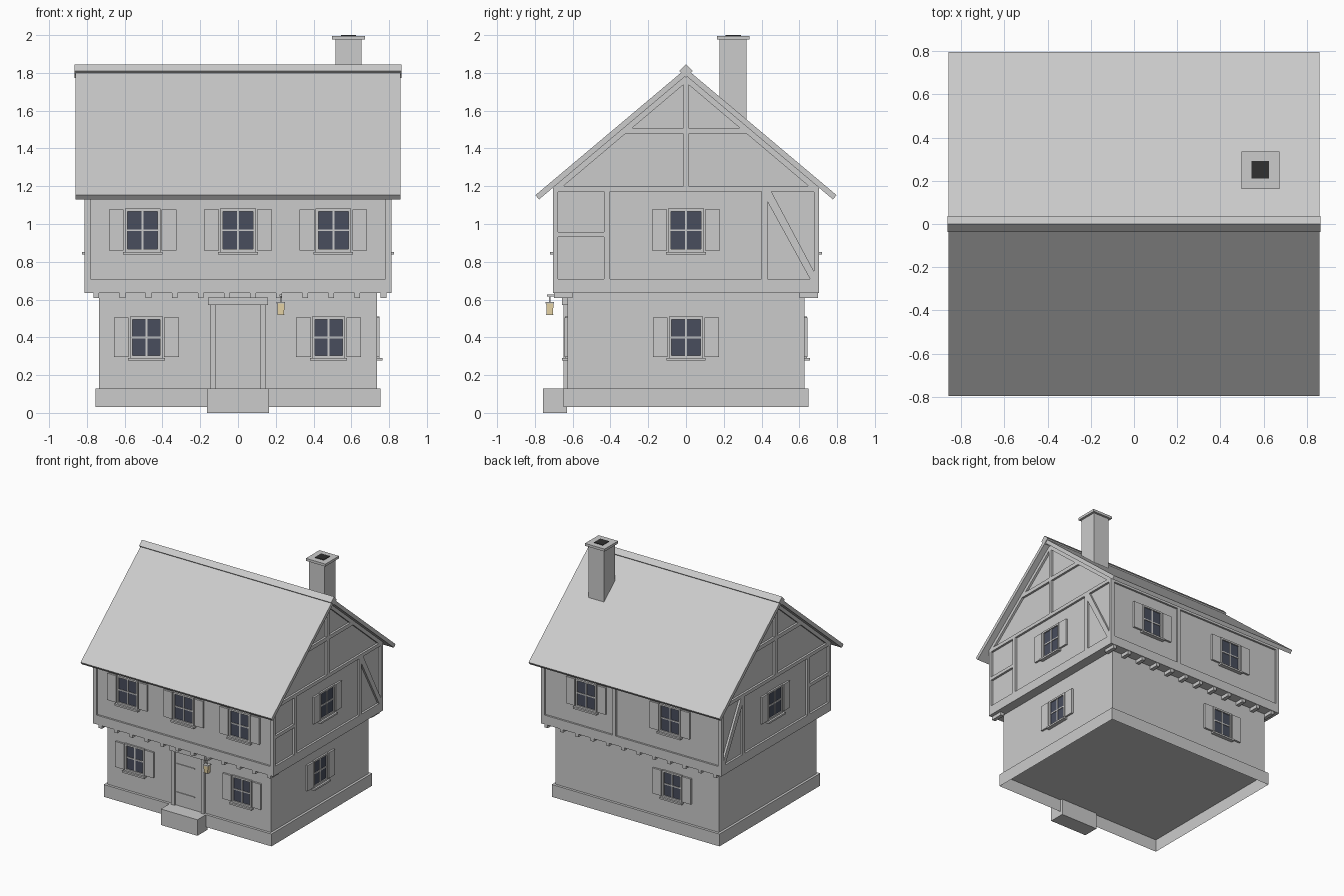
import bpy, bmesh
from mathutils import Vector

if "Cube" in bpy.data.objects:
    bpy.data.objects.remove(bpy.data.objects["Cube"])


def material(name, rgb):
    m = bpy.data.materials.new(name)
    m.diffuse_color = (*rgb, 1)
    m.use_nodes = True
    m.node_tree.nodes["Principled BSDF"].inputs["Base Color"].default_value = m.diffuse_color
    return m


GLASS = material("dark_glass", (0.065, 0.075, 0.11))
SOOT = material("soot", (0.03, 0.03, 0.03))
GLOW = material("lamp_glow", (0.8, 0.66, 0.38))


def finish(name, bm, mat=None):
    bmesh.ops.recalc_face_normals(bm, faces=bm.faces)
    me = bpy.data.meshes.new(name)
    bm.to_mesh(me)
    bm.free()
    ob = bpy.data.objects.new(name, me)
    bpy.context.collection.objects.link(ob)
    if mat:
        me.materials.append(mat)
    return ob


def box(name, x0, x1, y0, y1, z0, z1, mat=None, open_bottom=False):
    bm = bmesh.new()
    bmesh.ops.create_cube(bm, size=1)
    lo, size = Vector((x0, y0, z0)), Vector((x1 - x0, y1 - y0, z1 - z0))
    for v in bm.verts:
        v.co = Vector([lo[i] + (v.co[i] + 0.5) * size[i] for i in range(3)])
    if open_bottom:
        low = [f for f in bm.faces if all(abs(v.co.z - z0) < 1e-5 for v in f.verts)]
        bmesh.ops.delete(bm, geom=low, context='FACES')
    return finish(name, bm, mat)


def prism(name, pts, x0, x1):
    """Extrude a (y, z) profile along x."""
    bm = bmesh.new()
    f = bm.faces.new([bm.verts.new((x0, y, z)) for y, z in pts])
    r = bmesh.ops.extrude_face_region(bm, geom=[f])
    bmesh.ops.translate(bm, vec=(x1 - x0, 0, 0),
                        verts=[v for v in r["geom"] if isinstance(v, bmesh.types.BMVert)])
    return finish(name, bm)


def wbox(name, wall, u0, u1, d0, d1, z0, z1, mat=None):
    """Box on a wall: u runs along the wall, d is the outward distance."""
    s = 1 if wall in ("right", "back") else -1
    a, b = sorted((s * d0, s * d1))
    if wall in ("left", "right"):
        return box(name, a, b, u0, u1, z0, z1, mat)
    return box(name, u0, u1, a, b, z0, z1, mat)


def window(wall, u, d, z, w=0.08, h=0.1):
    """Four-pane window with frame, sill and two shutters, centred on (u, z)."""
    n = wall + "_window_"
    f = 0.014
    wbox(n + "glass", wall, u - w, u + w, d - .01, d + .004, z - h, z + h, GLASS)
    for s in (-1, 1):
        a, b = sorted((u + s * w, u + s * (w + f)))
        wbox(n + "jamb", wall, a, b, d - .01, d + .014, z - h - f, z + h + f)
        a, b = sorted((z + s * h, z + s * (h + f)))
        wbox(n + "rail", wall, u - w, u + w, d - .01, d + .014, a, b)
        a, b = sorted((u + s * (w + f + .007), u + s * (w + f + .085)))
        wbox(n + "shutter", wall, a, b, d - .005, d + .015, z - h - .008, z + h + .01)
    wbox(n + "muntin_upright", wall, u - .005, u + .005, d, d + .009, z - h, z + h)
    wbox(n + "muntin_cross", wall, u - w, u + w, d, d + .009, z - .005, z + .005)
    wbox(n + "sill", wall, u - w - .025, u + w + .025, d - .01, d + .03, z - h - .028, z - h - .014)


# ground floor
box("plinth", -.755, .755, -.648, .648, .03, .13, open_bottom=True)
box("ground_floor_wall", -.735, .735, -.627, .627, .13, .64)

# upper floor body with gables
prism("upper_floor_wall", [(-.69, .64), (.69, .64), (.69, 1.208), (0, 1.79), (-.69, 1.208)],
      -.795, .795)

# jetty joist ends
for wall in ("front", "back"):
    for i in range(12):
        x = -.75 + i * 1.52 / 11
        wbox(wall + "_joist_end", wall, x - .015, x + .015, .6, .7, .608, .636)

# timber frame: corner posts, sill beams, top plates
X, Y = .812, .705
for sx in (-1, 1):
    for sy in (-1, 1):
        xa, xb = sorted((sx * .782, sx * X))
        ya, yb = sorted((sy * .678, sy * Y))
        box("corner_post", xa, xb, ya, yb, .71, 1.18)
box("sill_beam", -X, X, -Y, Y, .635, .71)
for wall in ("front", "back"):
    wbox(wall + "_top_plate", wall, -X, X, .67, Y, 1.17, 1.19)
wbox("back_middle_post", "back", .14, .17, .68, Y, .71, 1.175)

# gable timbers
APEX, SLOPE = 1.785, .84
for wall, s in (("right", 1), ("left", -1)):
    n = wall + "_gable_"
    wbox(n + "tie_beam", wall, -Y, Y, .78, X, 1.172, 1.2)
    for u in (-.418, .415):
        wbox(n + "post", wall, u - .016, u + .016, .78, X, .71, 1.175)
    wbox(n + "side_rail", wall, -.68, -.43, .78, X, .93, .957)
    wbox(n + "king_post", wall, -.014, .014, .78, X, 1.2, 1.77)
    wbox(n + "collar", wall, -.32, .32, .78, X, 1.477, 1.508)
    x0, x1 = s * .78, s * X
    prism(n + "brace", [(.425, 1.13), (.425, 1.172), (.452, 1.172), (.678, .748),
                        (.678, .71), (.656, .71)], x0, x1)
    for sy in (-1, 1):
        prism(n + "rafter", [(0, APEX), (0, APEX - .036), (sy * .65, 1.2), (sy * .695, 1.2)], x0, x1)

# windows
for u in (-.505, 0, .505):
    window("front", u, .69, .967)
for u in (.41, -.345):
    window("back", u, .69, .967)
for wall in ("left", "right"):
    window(wall, 0, .795, .967)
for u in (-.485, .48):
    window("front", u, .627, .4, .073, .095)
window("back", -.32, .627, .4, .073, .095)
window("right", 0, .735, .4, .077, .095)

# roof and ridge
prism("roof", [(-.797, 1.153), (0, APEX + .038), (.797, 1.153), (.778, 1.13),
               (0, APEX), (-.778, 1.13)], -.86, .86)
prism("ridge_cap", [(-.036, 1.809), (0, 1.845), (.036, 1.809), (0, 1.773)], -.865, .865)

# chimney
box("chimney_stack", .515, .655, .178, .32, 1.45, 1.98)
box("chimney_cap", .497, .673, .163, .337, 1.976, 1.996)
box("chimney_flue", .545, .625, .21, .292, 1.98, 2.0, SOOT)

# door and step
box("door_step", -.165, .165, -.757, -.63, 0, .13)
box("door_leaf", -.12, .12, -.634, -.6, .13, .575)
for s in (-1, 1):
    a, b = sorted((s * .12, s * .148))
    box("door_post", a, b, -.648, -.6, .13, .575)
box("door_lintel", -.16, .16, -.657, -.6, .572, .61)
for z in (.235, .467):
    box("door_hinge_strap", -.107, .055, -.64, -.63, z - .005, z + .005)

# lantern on its arm
box("lantern_arm", .22, .234, -.735, -.62, .617, .626)
box("lantern_hanger", .224, .23, -.724, -.718, .58, .62)
lamp = bmesh.new()
bmesh.ops.create_cone(lamp, cap_ends=True, segments=4, radius1=.024, radius2=.027, depth=.06)
for v in lamp.verts:
    x, y, z = v.co
    v.co = (.227 + (x - y) * .7071, -.721 + (x + y) * .7071, z + .55)
finish("lantern_glass", lamp, GLOW)
box("lantern_lid", .205, .249, -.743, -.699, .578, .586)
box("lantern_base", .208, .246, -.74, -.702, .517, .522)
